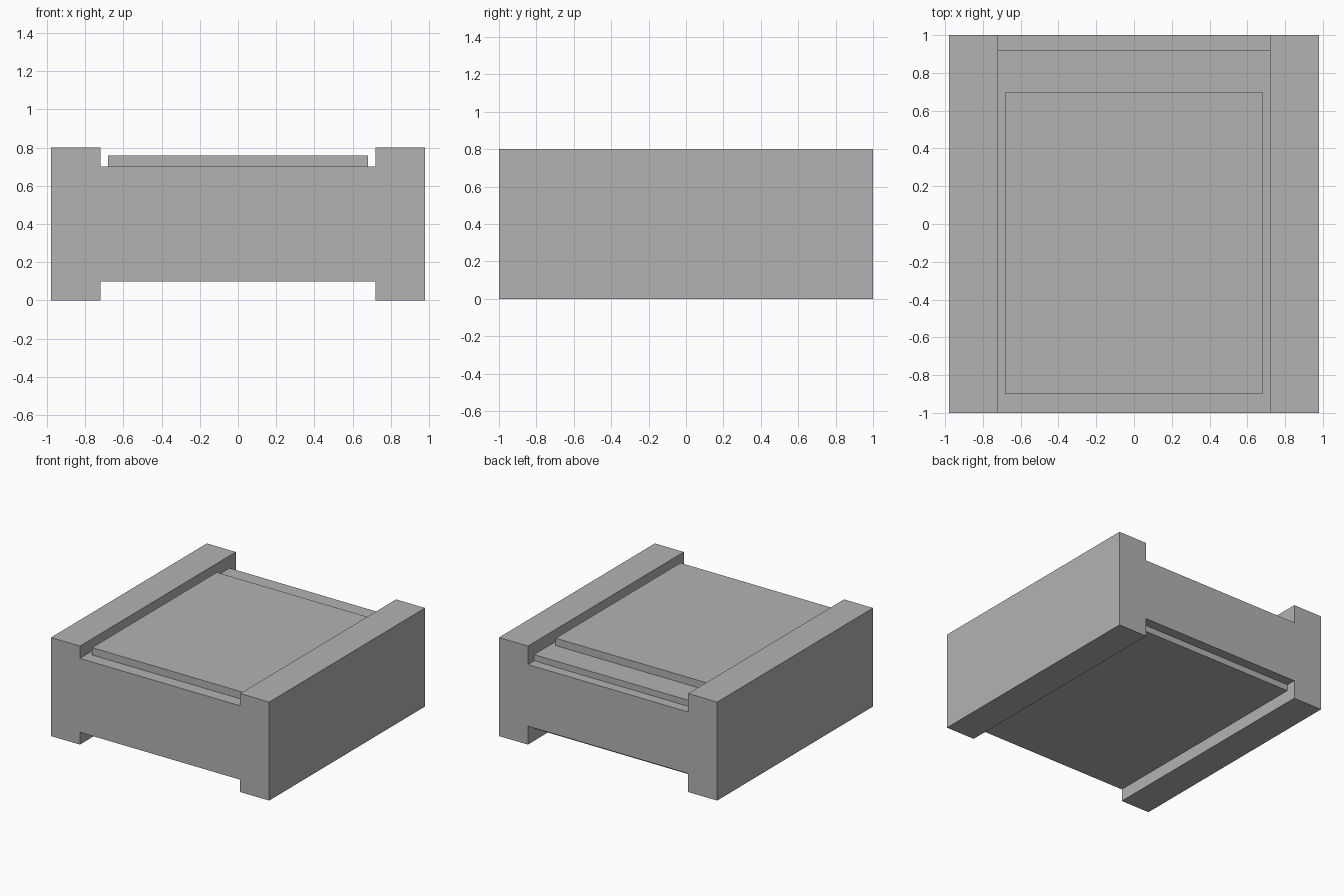
import bpy
import bmesh

cube = bpy.data.objects.get("Cube")
if cube:
    bpy.data.objects.remove(cube, do_unlink=True)

# One plain grey for the whole model
grey = bpy.data.materials.new("plain_grey")
grey.use_nodes = True
GREY = (0.45, 0.45, 0.45, 1)
grey.diffuse_color = GREY
grey.node_tree.nodes["Principled BSDF"].inputs["Base Color"].default_value = GREY


def extrude_profile(name, points, to_point, direction):
    """Fill a profile and extrude it along a direction into a solid."""
    bm = bmesh.new()
    face = bm.faces.new([bm.verts.new(to_point(a, b)) for a, b in points])
    result = bmesh.ops.extrude_face_region(bm, geom=[face])
    moved = [v for v in result["geom"] if isinstance(v, bmesh.types.BMVert)]
    bmesh.ops.translate(bm, verts=moved, vec=direction)
    bmesh.ops.recalc_face_normals(bm, faces=bm.faces)
    mesh = bpy.data.meshes.new(name)
    bm.to_mesh(mesh)
    bm.free()
    mesh.materials.append(grey)
    obj = bpy.data.objects.new(name, mesh)
    bpy.context.collection.objects.link(obj)
    return obj


def box(name, x, y, z):
    corners = [(x[0], y[0]), (x[1], y[0]), (x[1], y[1]), (x[0], y[1])]
    return extrude_profile(name, corners, lambda a, b: (a, b, z[0]), (0, 0, z[1] - z[0]))


INNER, OUTER = 0.72, 0.98

# Side rails, full height and depth
box("left_rail", (INNER, OUTER), (-1, 1), (0, 0.8))
box("right_rail", (-OUTER, -INNER), (-1, 1), (0, 0.8))

# Central body with a stepped lip along the back, above and below
side = [(-1, 0.1), (0.92, 0.1), (0.92, 0.15), (1, 0.15),
        (1, 0.65), (0.92, 0.65), (0.92, 0.7), (-1, 0.7)]
extrude_profile("center_body", side, lambda a, b: (-INNER, a, b), (2 * INNER, 0, 0))

# Raised panel on top
box("top_panel", (-0.68, 0.68), (-0.9, 0.7), (0.7, 0.76))
